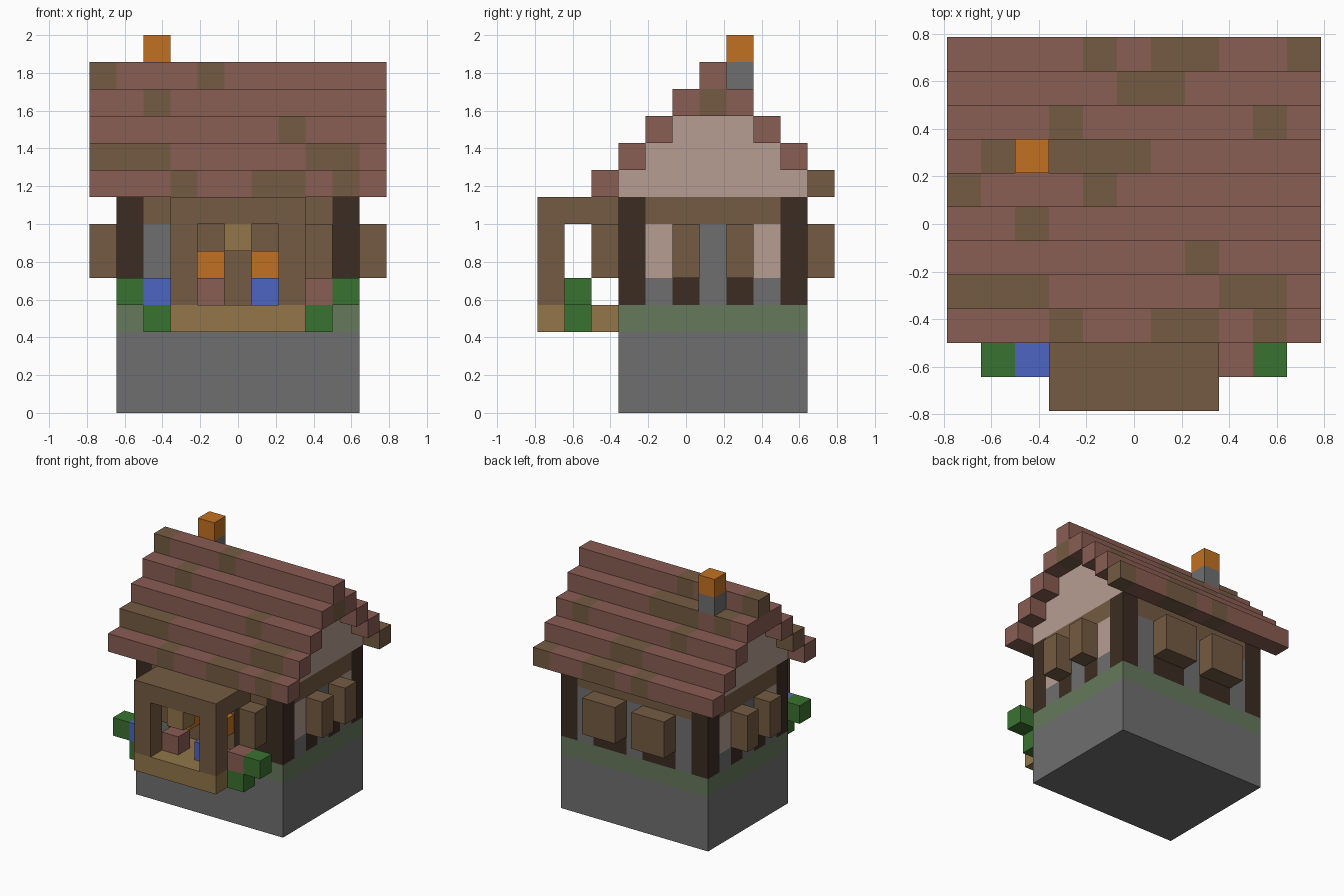
import bpy, bmesh, math
from mathutils import Vector

old = bpy.data.objects.get("Cube")
if old:
    bpy.data.objects.remove(old, do_unlink=True)

U = 1 / 7      # edge of one block
N = 11         # blocks along x and y


def material(name, hex_code):
    rgb = [int(hex_code[n:n + 2], 16) / 255 for n in (0, 2, 4)]
    lin = [c / 12.92 if c < 0.04 else ((c + 0.055) / 1.055) ** 2.4 for c in rgb]
    m = bpy.data.materials.new(name)
    m.use_nodes = True
    m.diffuse_color = (*lin, 1)
    m.node_tree.nodes["Principled BSDF"].inputs["Base Color"].default_value = (*lin, 1)
    return m


stone = material("stone_grey", "6f6f6f")
moss = material("mossy_stone", "66785c")
dark = material("dark_timber", "3b2c22")
wood = material("brown_wood", "745b42")
tan = material("tan_plank", "927649")
plaster = material("pale_plaster", "b69d91")
brick = material("red_tile", "895d53")
leaf = material("leaf_green", "3a7230")
blue = material("blue_flower", "4d65c2")
glow = material("glow_orange", "c27122")


def span(v):
    return v if isinstance(v, tuple) else (v, v)


def block(name, i, j, k, mat, patches=None):
    """Box over inclusive block ranges; patches are x columns in brown wood."""
    lo = Vector((span(i)[0] - N / 2, span(j)[0] - N / 2, span(k)[0])) * U
    hi = Vector((span(i)[1] + 1 - N / 2, span(j)[1] + 1 - N / 2, span(k)[1] + 1)) * U
    bm = bmesh.new()
    bmesh.ops.create_cube(bm, size=1)
    for v in bm.verts:
        v.co = Vector([(a + b) / 2 + c * (b - a) for a, b, c in zip(lo, hi, v.co)])
    me = bpy.data.meshes.new(name)
    me.materials.append(mat)
    if patches:
        me.materials.append(wood)
        for n in range(1, N):
            bmesh.ops.bisect_plane(bm, geom=bm.verts[:] + bm.edges[:] + bm.faces[:],
                                   plane_co=((n - N / 2) * U, 0, 0), plane_no=(1, 0, 0))
        for f in bm.faces:
            col = math.floor(f.calc_center_median().x / U + N / 2)
            f.material_index = int(min(max(col, 0), N - 1) in patches)
    bm.to_mesh(me)
    bm.free()
    ob = bpy.data.objects.new(name, me)
    bpy.context.collection.objects.link(ob)
    return ob


# Foundation and corner posts
block("foundation", (1, 9), (3, 9), (0, 2), stone)
block("mossy_course", (1, 9), (3, 9), 3, moss)
for i, side in ((1, "right"), (9, "left")):
    for j, end in ((3, "front"), (9, "back")):
        block(f"{end}_{side}_post", i, j, (4, 7), dark)

# Side walls with shutters beside a central panel
for i, out, side in ((1, 0, "right"), (9, 10, "left")):
    block(f"{side}_beam", i, (4, 8), 7, wood)
    block(f"{side}_window", i, 6, (4, 6), stone)
    for j in (4, 8):
        block(f"{side}_sill", i, j, 4, stone)
        block(f"{side}_plaster", i, j, (5, 6), plaster)
    for j in (5, 7):
        block(f"{side}_stud", i, j, (4, 6), dark)
        block(f"{side}_shutter", out, j, (5, 6), wood)

# Back wall
block("back_beam", (2, 8), 9, 7, wood)
for i in (2, 5, 8):
    block("back_panel", i, 9, (4, 6), stone)
for i in (3, 6):
    block("back_stud", (i, i + 1), 9, (4, 6), dark)
    block("back_shutter", (i, i + 1), 10, (5, 6), wood)

# Front wall and door
block("front_beam", (2, 8), 3, 7, wood)
block("front_panel", 2, 3, (4, 6), stone)
block("door", (4, 6), 3, (4, 6), wood)
for i in (3, 7, 8):
    block("front_stud", i, 3, (4, 6), dark)
for i in (3, 8):
    block("front_shutter", i, 2, (5, 6), wood)

# Porch
block("porch_floor", (3, 7), (0, 2), 3, tan)
block("porch_roof", (3, 7), (0, 2), 7, wood)
block("hanging_sign", 5, 0, 6, tan)
for i in (3, 7):
    block("porch_post", i, 0, (4, 6), wood)
for i, mat in ((4, brick), (6, blue)):
    block("porch_lantern", i, 2, 5, glow)
    block("porch_flower", i, 1, 4, mat)

# Bushes and flowers beside the porch
for inner, outer, mat in ((2, 1, blue), (8, 9, brick)):
    block("low_bush", inner, 1, 3, leaf)
    block("bush_flower", inner, 1, 4, mat)
    block("outer_bush", outer, 1, 4, leaf)

# Stepped gable infill
for n in range(3):
    block("gable", (1, 9), (3 + n, 9 - n), 8 + n, plaster)

# Roof courses: (y block, z block, patched columns)
courses = [
    (2, 8, (3, 6, 7, 9)), (3, 9, (0, 1, 2, 8, 9)), (4, 10, (7,)),
    (5, 11, (2,)), (6, 11, (10,)), (6, 12, (0, 4)), (7, 11, (1, 3, 4, 5)),
    (8, 10, (3, 9)), (9, 9, (5, 6)), (10, 8, (4, 6, 7, 10)),
]
for j, k, patches in courses:
    block("roof_course", (0, 10), j, k, brick, patches)

# Chimney
block("chimney", 2, 7, 12, stone)
block("chimney_fire", 2, 7, 13, glow)
